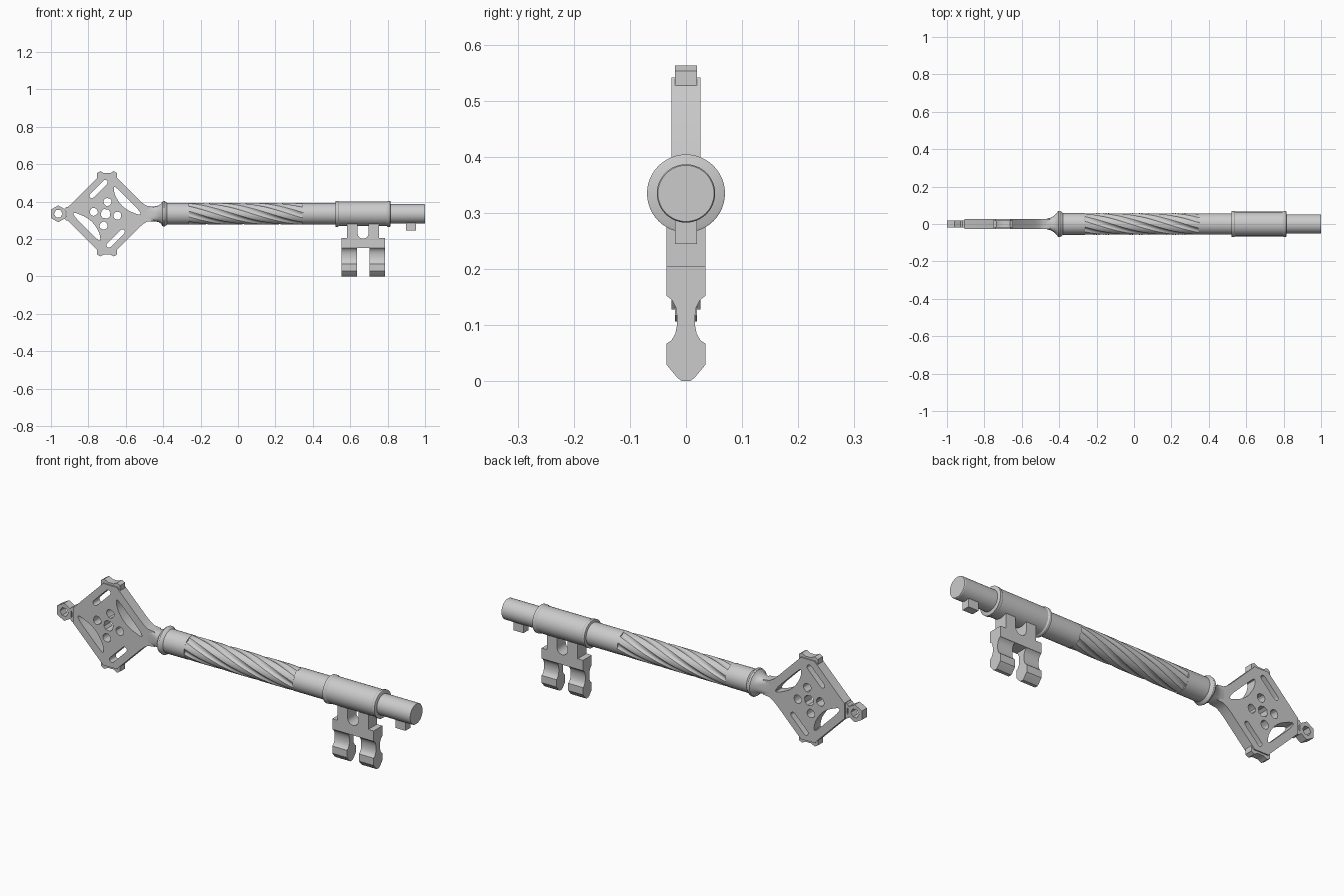
import bpy, bmesh
from math import sin, cos, pi, radians
from mathutils import Matrix, Vector

if "Cube" in bpy.data.objects:
    bpy.data.objects.remove(bpy.data.objects["Cube"])

AXIS = 0.335          # height of the shaft axis
BOW = Vector((-0.70, 0, AXIS))


def finish(name, bm, angle=30):
    bmesh.ops.remove_doubles(bm, verts=bm.verts, dist=1e-5)
    bmesh.ops.recalc_face_normals(bm, faces=bm.faces)
    me = bpy.data.meshes.new(name)
    bm.to_mesh(me)
    bm.free()
    ob = bpy.data.objects.new(name, me)
    bpy.context.collection.objects.link(ob)
    bpy.ops.object.select_all(action='DESELECT')
    ob.select_set(True)
    bpy.context.view_layer.objects.active = ob
    bpy.ops.object.shade_smooth_by_angle(angle=radians(angle))
    return ob


def plate(name, loops, half, matrix):
    """Flat outline with holes, thickened by half to each side."""
    cu = bpy.data.curves.new(name + "_outline", 'CURVE')
    cu.dimensions, cu.fill_mode, cu.extrude = '2D', 'BOTH', half
    for pts in loops:
        sp = cu.splines.new('POLY')
        sp.points.add(len(pts) - 1)
        for p, (u, v) in zip(sp.points, pts):
            p.co = (u, v, 0, 1)
        sp.use_cyclic_u = True
    tmp = bpy.data.objects.new(name + "_tmp", cu)
    bpy.context.collection.objects.link(tmp)
    dg = bpy.context.evaluated_depsgraph_get()
    me = bpy.data.meshes.new_from_object(tmp.evaluated_get(dg))
    bpy.data.objects.remove(tmp)
    bm = bmesh.new()
    bm.from_mesh(me)
    bm.transform(matrix)
    return finish(name, bm)


def loft(name, rings):
    """Skin a list of closed rings and cap both ends."""
    bm = bmesh.new()
    rows = [[bm.verts.new(p) for p in r] for r in rings]
    n = len(rows[0])
    for a, b in zip(rows, rows[1:]):
        for i in range(n):
            j = (i + 1) % n
            bm.faces.new((a[i], a[j], b[j], b[i]))
    bm.faces.new(rows[0])
    bm.faces.new(rows[-1])
    return finish(name, bm)


def ring(x, ry, rz, power=1.0, n=48):
    def f(c):
        return abs(c) ** power * (1 if c >= 0 else -1)
    return [(x, ry * f(cos(2 * pi * i / n)), AXIS + rz * f(sin(2 * pi * i / n))) for i in range(n)]


def lathe(name, prof):
    return loft(name, [ring(x, r, r) for x, r in prof])


def circle(cx, cy, r, n, start=0.0):
    return [(cx + r * cos(start + 2 * pi * i / n), cy + r * sin(start + 2 * pi * i / n)) for i in range(n)]


def smooth(pts, times=2):
    """Corner cutting to round a closed outline."""
    for _ in range(times):
        out = []
        for (a, b), (c, d) in zip(pts, pts[1:] + pts[:1]):
            out += [(a * .75 + c * .25, b * .75 + d * .25), (a * .25 + c * .75, b * .25 + d * .75)]
        pts = out
    return pts


def half_turn(pts):
    return [(-u, -v) for u, v in pts]


UPRIGHT = Matrix.Rotation(pi / 2, 4, 'X')                       # outline in xz
SIDE = Matrix(((0, 0, 1, 0), (1, 0, 0, 0), (0, 1, 0, 0), (0, 0, 0, 1)))  # outline in yz

# Pierced diamond bow
upper = [(.25, .038), (.215, .042), (.195, .053), (.17, .075), (.045, .20), (.04, .207),
         (-.04, .207), (-.045, .20), (-.20, .045), (-.207, .04)]
outline = upper + [(u, -v) for u, v in reversed(upper)]
crescent = smooth([(.035, .15), (.038, .11), (.055, .075), (.08, .042), (.115, .016), (.185, -.012),
                   (.172, .018), (.12, .07), (.06, .13)], 2)
slot = [(.013 * cos(a) + cx, .013 * sin(a) + cz)
        for cx, cz, a0 in ((-.01, .168, -pi / 4), (-.082, .096, 3 * pi / 4))
        for a in [a0 + pi * k / 8 for k in range(9)]]
holes = [crescent, half_turn(crescent), slot, half_turn(slot),
         smooth(circle(-.008, 0, .034, 4, pi / 4 - .15), 1)]
for k in range(4):
    a = k * pi / 2 - .16
    drop = [(.038, 0), (.056, .022), (.078, .02), (.086, 0), (.078, -.02), (.056, -.022)]
    holes.append(smooth([(u * cos(a) - v * sin(a) - .008, u * sin(a) + v * cos(a)) for u, v in drop], 1))
plate("bow", [outline] + holes, .026, Matrix.Translation(BOW) @ UPRIGHT)

# Notched finials on three corners
for label, ang, w in (("top", 0, 1), ("bottom", pi, 1), ("end", pi / 2, .7)):
    prof = [(-.053, .19), (-.053, .218), (-.036, .228), (-.016, .217), (.016, .217),
            (.036, .228), (.053, .218), (.053, .19)]
    m = Matrix.Translation(BOW) @ UPRIGHT @ Matrix.Rotation(ang, 4, 'Z')
    plate(label + "_finial", [[(u * w, v) for u, v in prof]], .02, m)

# Hanging ring
plate("hanging_ring", [circle(-.961, AXIS, .045, 6, pi / 2), circle(-.961, AXIS, .023, 6, 0)], .02, UPRIGHT)

# Neck from flat bow to round shaft
loft("neck", [ring(-.50, .0255, .042, .35), ring(-.47, .027, .04, .45), ring(-.445, .034, .04, .65),
              ring(-.425, .046, .044, .85), ring(-.412, .06, .053), ring(-.405, .0695, .064),
              ring(-.395, .0695, .0675)])

# Shaft: rear ferrule, plain sections and tip
lathe("rear_ferrule", [(-.402, .066), (-.396, .0695), (-.39, .067), (-.38, .0585), (-.262, .058)])
lathe("front_shaft", [(.345, .057), (.56, .057)])
lathe("tip", [(.78, .052), (.997, .052), (1.0, .050)])

# Twisted fluted section
rows = []
for i in range(49):
    t = i / 48
    x, tw = -.265 + .615 * t, pi * 1.05 * t
    r = []
    for j in range(72):
        a = 2 * pi * j / 72
        rad = .0575 - .007 * max(0, cos(6 * a))
        r.append((x, rad * cos(a + tw), AXIS + rad * sin(a + tw)))
    rows.append(r)
loft("twisted_shaft", rows)

# Collar with end rims
lathe("bit_collar", [(.52, .066), (.522, .0695), (.534, .0695), (.54, .0655), (.795, .0655),
                     (.801, .0695), (.813, .0695), (.815, .066)])

# Bit: upper block with a U opening
u_cut = [(.669 + .030 * cos(a), .232 + .030 * sin(a)) for a in [pi + pi * k / 12 for k in range(13)]]
plate("bit_block", [[(.583, .29), (.583, .205), (.553, .205), (.553, .152), (.785, .152), (.785, .205),
                     (.755, .205), (.755, .29), (.699, .29)] + u_cut[::-1] + [(.639, .29)]], .035, UPRIGHT)

# Bit: two waisted legs
right = [(.035, .153), (.025, .145), (.018, .131), (.016, .115), (.016, .10), (.019, .085),
         (.026, .073), (.035, .067), (.035, .03), (.015, .006), (.008, .001)]
leg = right + [(-u, v) for u, v in reversed(right)]
for label, x0, x1 in (("rear", .553, .636), ("front", .702, .785)):
    plate(label + "_bit_leg", [leg], (x1 - x0) / 2, Matrix.Translation(((x0 + x1) / 2, 0, 0)) @ SIDE)

# Small pin under the tip
plate("tip_pin", [[(.897, .245), (.953, .245), (.953, .31), (.897, .31)]], .02, UPRIGHT)
